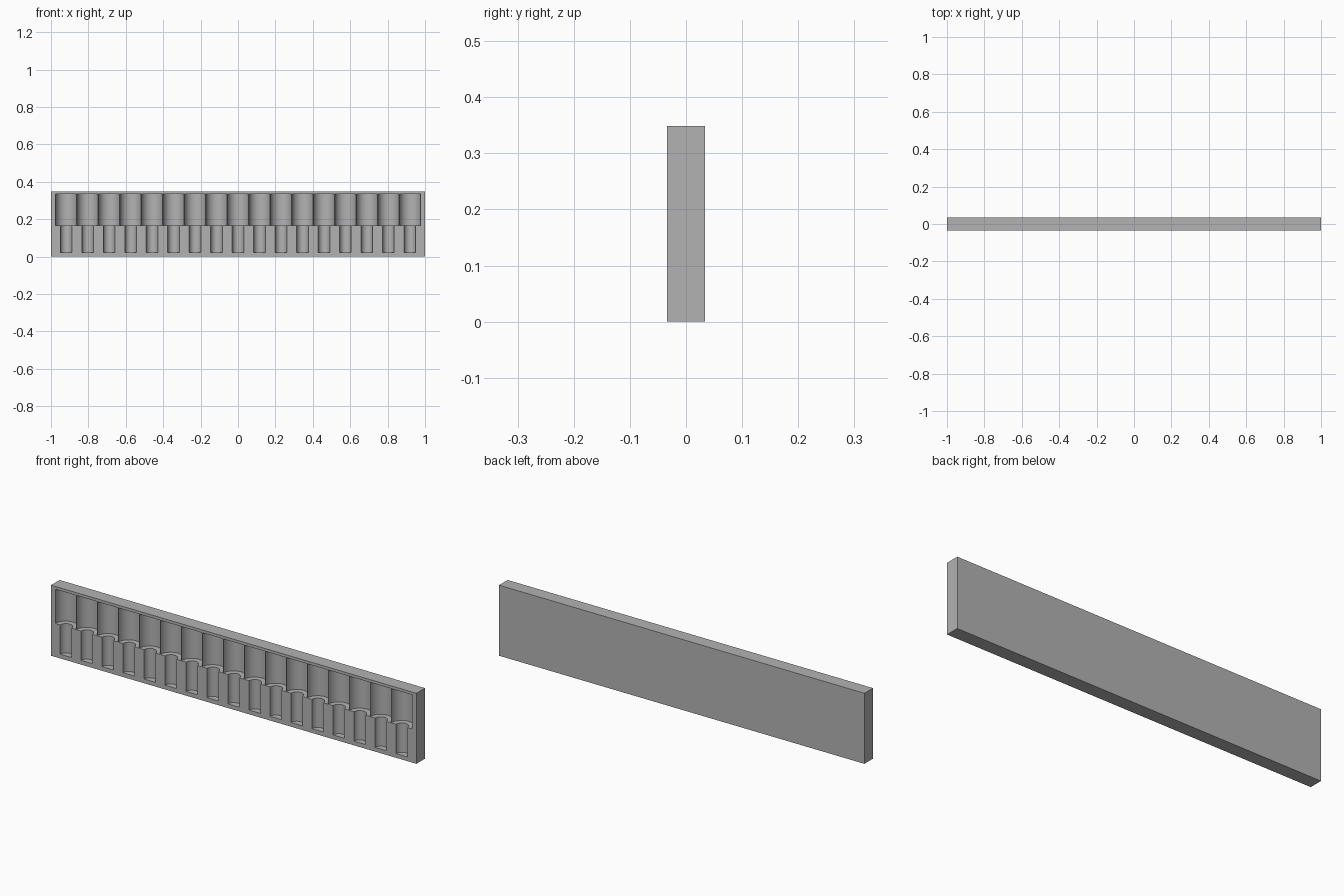
import bpy
import bmesh
import math
from mathutils import Matrix

WIDTH, DEPTH, HEIGHT = 2.0, 0.067, 0.349
COUNT, PITCH = 17, 0.1149

cube = bpy.data.objects.get("Cube")
if cube:
    bpy.data.objects.remove(cube, do_unlink=True)

grey = bpy.data.materials.new("plain grey")
grey.use_nodes = True
colour = (0.45, 0.45, 0.45, 1)
grey.diffuse_color = colour
grey.node_tree.nodes["Principled BSDF"].inputs["Base Color"].default_value = colour


def make_object(name, bm):
    mesh = bpy.data.meshes.new(name)
    bm.to_mesh(mesh)
    bm.free()
    obj = bpy.data.objects.new(name, mesh)
    obj.data.materials.append(grey)
    bpy.context.collection.objects.link(obj)
    return obj


def pocket_row(name, radius, bottom, top):
    """A row of upright cylinders with their axes on the front face."""
    bm = bmesh.new()
    sides = 64
    turn = Matrix.Rotation(math.pi / sides, 4, "Z")
    for i in range(COUNT):
        x = (i - (COUNT - 1) / 2) * PITCH
        place = Matrix.Translation((x, -DEPTH / 2, (bottom + top) / 2))
        bmesh.ops.create_cone(bm, cap_ends=True, segments=sides,
                              radius1=radius, radius2=radius,
                              depth=top - bottom, matrix=place @ turn)
    obj = make_object(name, bm)
    obj.hide_render = True
    return obj


# Solid rack block
bm = bmesh.new()
bmesh.ops.create_cube(bm, size=1, matrix=Matrix.Translation((0, 0, HEIGHT / 2))
                      @ Matrix.Diagonal((WIDTH, DEPTH, HEIGHT, 1)))
rack = make_object("rack_block", bm)

# Wide upper pockets, then narrow lower pockets that open into them
cutters = [pocket_row("wide_pocket_cutter", 0.0571, 0.166, 0.335),
           pocket_row("narrow_pocket_cutter", 0.031, 0.021, 0.2)]

bpy.ops.object.select_all(action="DESELECT")
rack.select_set(True)
bpy.context.view_layer.objects.active = rack
for cutter in cutters:
    cut = rack.modifiers.new(cutter.name, "BOOLEAN")
    cut.operation = "DIFFERENCE"
    cut.solver = "EXACT"
    cut.object = cutter
    bpy.ops.object.modifier_apply(modifier=cut.name)
    bpy.data.objects.remove(cutter, do_unlink=True)

# Smooth pocket walls with crisp edges
bpy.ops.object.shade_smooth_by_angle(angle=math.radians(30))
